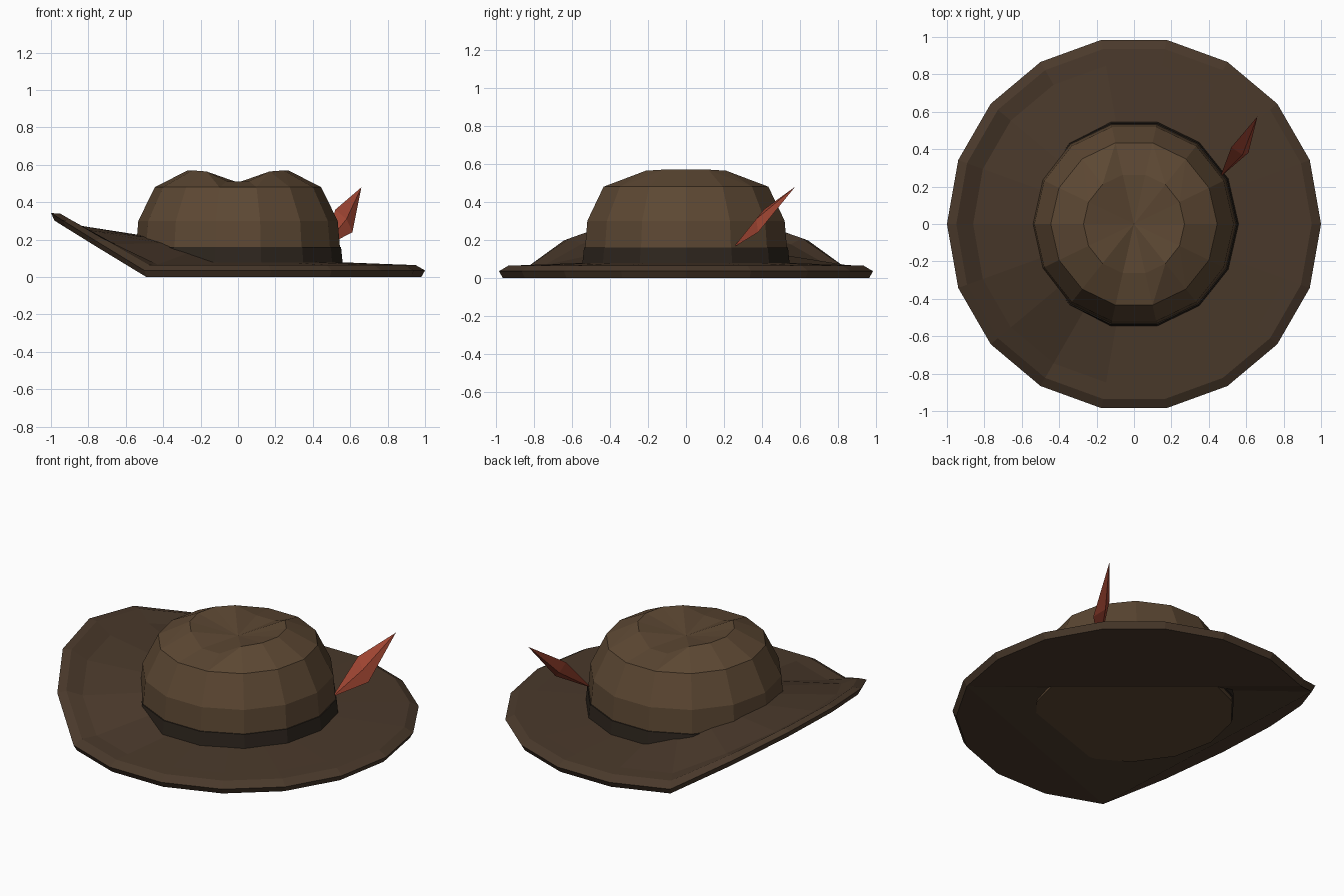
import bpy
import bmesh
from math import cos, sin, pi

if "Cube" in bpy.data.objects:
    bpy.data.objects.remove(bpy.data.objects["Cube"])


def material(name, rgb):
    m = bpy.data.materials.new(name)
    m.diffuse_color = (*rgb, 1)
    m.use_nodes = True
    m.node_tree.nodes["Principled BSDF"].inputs["Base Color"].default_value = m.diffuse_color
    return m


def make(name, verts, faces, mat):
    me = bpy.data.meshes.new(name)
    me.from_pydata(verts, [], faces)
    bm = bmesh.new()
    bm.from_mesh(me)
    bmesh.ops.recalc_face_normals(bm, faces=bm.faces)
    bm.to_mesh(me)
    bm.free()
    me.materials.append(mat)
    ob = bpy.data.objects.new(name, me)
    bpy.context.collection.objects.link(ob)
    return ob


def ring(n, r, height):
    # height is a function of the ring point's x and y
    pts = [(r * cos(2 * pi * i / n), r * sin(2 * pi * i / n)) for i in range(n)]
    return [(x, y, height(x, y)) for x, y in pts]


def bridge(n, rings):
    return [(k * n + i, k * n + (i + 1) % n, (k + 1) * n + (i + 1) % n, (k + 1) * n + i)
            for k in range(rings - 1) for i in range(n)]


brim_mat = material("brim_brown", (0.068, 0.041, 0.024))
crown_mat = material("crown_brown", (0.108, 0.064, 0.033))
band_mat = material("band_dark", (0.027, 0.019, 0.013))
feather_mat = material("feather_red", (0.34, 0.058, 0.031))


def rise(start, slope, base):
    return lambda x, y: base + max(0, start - x) * slope


# Brim: 18-sided slab, folded up on the left side
N = 18
brim = (ring(N, 0.98, rise(-0.495, 0.62, 0.0))
        + ring(N, 1.0, rise(-0.505, 0.62, 0.035))
        + ring(N, 0.95, rise(-0.48, 0.585, 0.064))
        + ring(N, 0.86, rise(-0.44, 0.50, 0.067))
        + ring(N, 0.52, rise(-0.12, 0.36, 0.08)))
faces = bridge(N, 5)
faces.append(tuple(range(4 * N, 5 * N)))       # top, hidden in the crown
faces += [(17, 0, 1, 2, 3, 4, 5, 6),           # underside: flat back part
          (17, 6, 7), (17, 7, 12),             # sloping middle
          (12, 13, 14, 15, 16, 17),            # flat front part
          (7, 8, 9, 10, 11, 12)]               # turned-up side
make("brim", brim, faces, brim_mat)


# Crown: 14-sided dome with a front-to-back crease
M = 14


def flat(z):
    return lambda x, y: z


def crease(x, y):
    return 0.507 + 0.063 * min(1, max(0, (abs(x) - 0.05) / 0.13))


profile = [(0.545, 0.16), (0.533, 0.30), (0.445, 0.48)]
crown = ring(M, 0.553, rise(-0.1, 0.05, 0.018))
crown += [v for r, z in profile for v in ring(M, r, flat(z))]
crown += ring(M, 0.27, crease)
faces = bridge(M, 4)
top = len(crown)
crown.append((0, 0, 0.505))
for i in range(M):
    j = (i + 1) % M
    a, b, c, d = 3 * M + i, 3 * M + j, 4 * M + j, 4 * M + i
    # split the shoulder so the crease stays inside the ridge
    if abs(crown[d][0]) > abs(crown[c][0]):
        faces += [(a, b, d), (b, c, d)]
    else:
        faces += [(a, b, c), (a, c, d)]
    faces.append((d, c, top))
faces.append(tuple(range(M - 1, -1, -1)))
make("crown", crown, faces, crown_mat)

# Hat band: thin closed ring around the crown base
band = [v for r, z in [(0.53, 0.06), (0.561, 0.06), (0.551, 0.16), (0.53, 0.16)]
        for v in ring(M, r, flat(z))]
faces = bridge(M, 4) + [(3 * M + i, 3 * M + (i + 1) % M, (i + 1) % M, i) for i in range(M)]
make("hat_band", band, faces, band_mat)

# Feather: flattened spindle leaning outwards
feather = [(0.46, 0.25, 0.16), (0.52, 0.41, 0.36), (0.58, 0.37, 0.31),
           (0.612, 0.38, 0.24), (0.558, 0.42, 0.29), (0.66, 0.575, 0.48)]
faces = []
for i in range(4):
    a, b = 1 + i, 1 + (i + 1) % 4
    faces += [(0, a, b), (5, b, a)]
make("feather", feather, faces, feather_mat)
